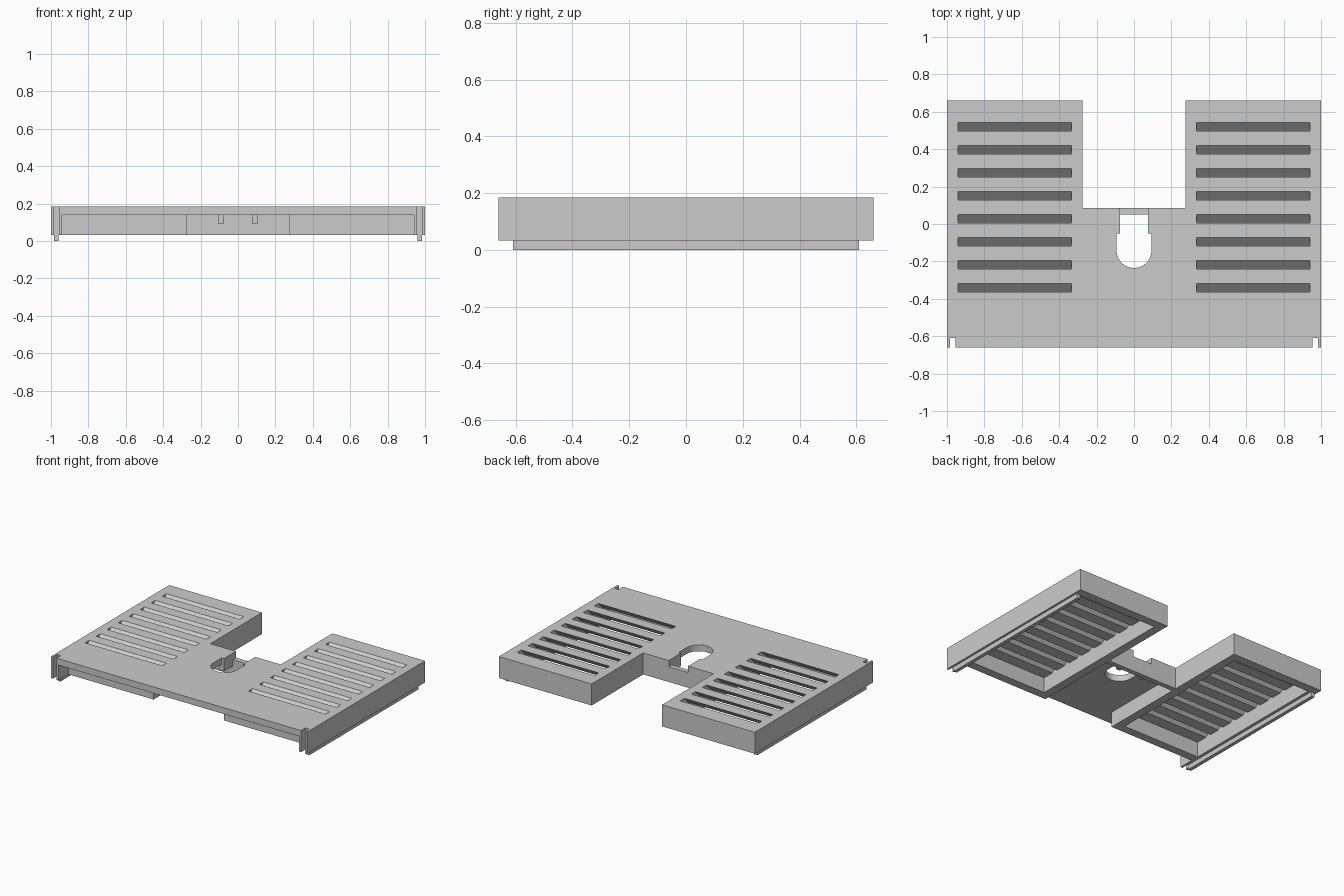
import bpy
import bmesh
from math import cos, sin, pi

if "Cube" in bpy.data.objects:
    bpy.data.objects.remove(bpy.data.objects["Cube"], do_unlink=True)

grey = bpy.data.materials.new("plain grey")
grey.use_nodes = True
grey.diffuse_color = (0.6, 0.6, 0.6, 1)
grey.node_tree.nodes["Principled BSDF"].inputs["Base Color"].default_value = (0.6, 0.6, 0.6, 1)


def prism(name, outline, low, high, shear=0.0):
    """Extrude a plan outline upward; shear slides the top along y."""
    bm = bmesh.new()
    bottom = [bm.verts.new((x, y, low)) for x, y in outline]
    top = [bm.verts.new((x, y + shear, high)) for x, y in outline]
    bm.faces.new(bottom)
    bm.faces.new(top)
    for i in range(len(outline)):
        j = (i + 1) % len(outline)
        bm.faces.new((bottom[i], bottom[j], top[j], top[i]))
    bmesh.ops.recalc_face_normals(bm, faces=bm.faces)
    mesh = bpy.data.meshes.new(name)
    bm.to_mesh(mesh)
    bm.free()
    mesh.materials.append(grey)
    obj = bpy.data.objects.new(name, mesh)
    bpy.context.collection.objects.link(obj)
    return obj


def box(name, x0, x1, y0, y1, z0, z1, shear=0.0):
    return prism(name, [(x0, y0), (x1, y0), (x1, y1), (x0, y1)], z0, z1, shear)


def combine(target, tool, operation="DIFFERENCE"):
    mod = target.modifiers.new(tool.name, "BOOLEAN")
    mod.operation = operation
    mod.solver = "EXACT"
    mod.object = tool
    bpy.context.view_layer.objects.active = target
    bpy.ops.object.modifier_apply(modifier=mod.name)
    bpy.data.objects.remove(tool, do_unlink=True)


TOP, UNDER, BASE = 0.185, 0.14, 0.033
BACK, NOTCH = 0.66, 0.085

# U-shaped body with open notches in the front corners
half = [(0.955, -BACK), (0.955, -0.61), (0.985, -0.61), (0.985, -BACK),
        (1, -BACK), (1, BACK), (0.275, BACK), (0.275, NOTCH)]
body = prism("deck_body", half + [(-x, y) for x, y in reversed(half)], BASE, TOP)

# hollow underside: front recess, centre bay and the two wing bays
combine(body, box("front_recess", -0.94, 0.94, -0.8, -0.55, -0.1, UNDER))
combine(body, box("centre_bay", -0.275, 0.275, -0.7, 0.05, -0.1, UNDER))
for side in (-1, 1):
    x0, x1 = sorted((side * 0.335, side * 0.94))
    combine(body, box("wing_bay", x0, x1, -0.49, 0.6, -0.1, UNDER))

# slanted vent slots, running down toward the front
margin = 0.02
for side in (-1, 1):
    x0, x1 = sorted((side * 0.335, side * 0.94))
    for i in range(8):
        y = 0.52 - i * 0.123
        rise = TOP - UNDER + 2 * margin
        drop = rise - margin
        combine(body, box("vent_slot", x0, x1, y - 0.023 - drop, y + 0.023 - drop,
                          UNDER - margin, TOP + margin, rise))

# arched opening and the lowered wall behind it
r = 0.093
arch = [(r * cos(a), -0.142 + r * sin(a)) for a in (pi + pi * i / 24 for i in range(25))]
combine(body, prism("arch_opening", arch + [(r, 0.05), (-r, 0.05)], 0.1, 0.3))
combine(body, box("wall_gap", -0.075, 0.075, 0.04, 0.2, UNDER, 0.3))

# guide fins beside the opening, and runner rails under the sides
for side in (-1, 1):
    x0, x1 = sorted((side * 0.075, side * 0.108))
    combine(body, box("guide_fin", x0, x1, -0.05, NOTCH, 0.095, TOP), "UNION")
    x0, x1 = sorted((side * 0.96, side * 0.985))
    box("left_rail" if side > 0 else "right_rail", x0, x1, -0.61, 0.61, 0, BASE)
